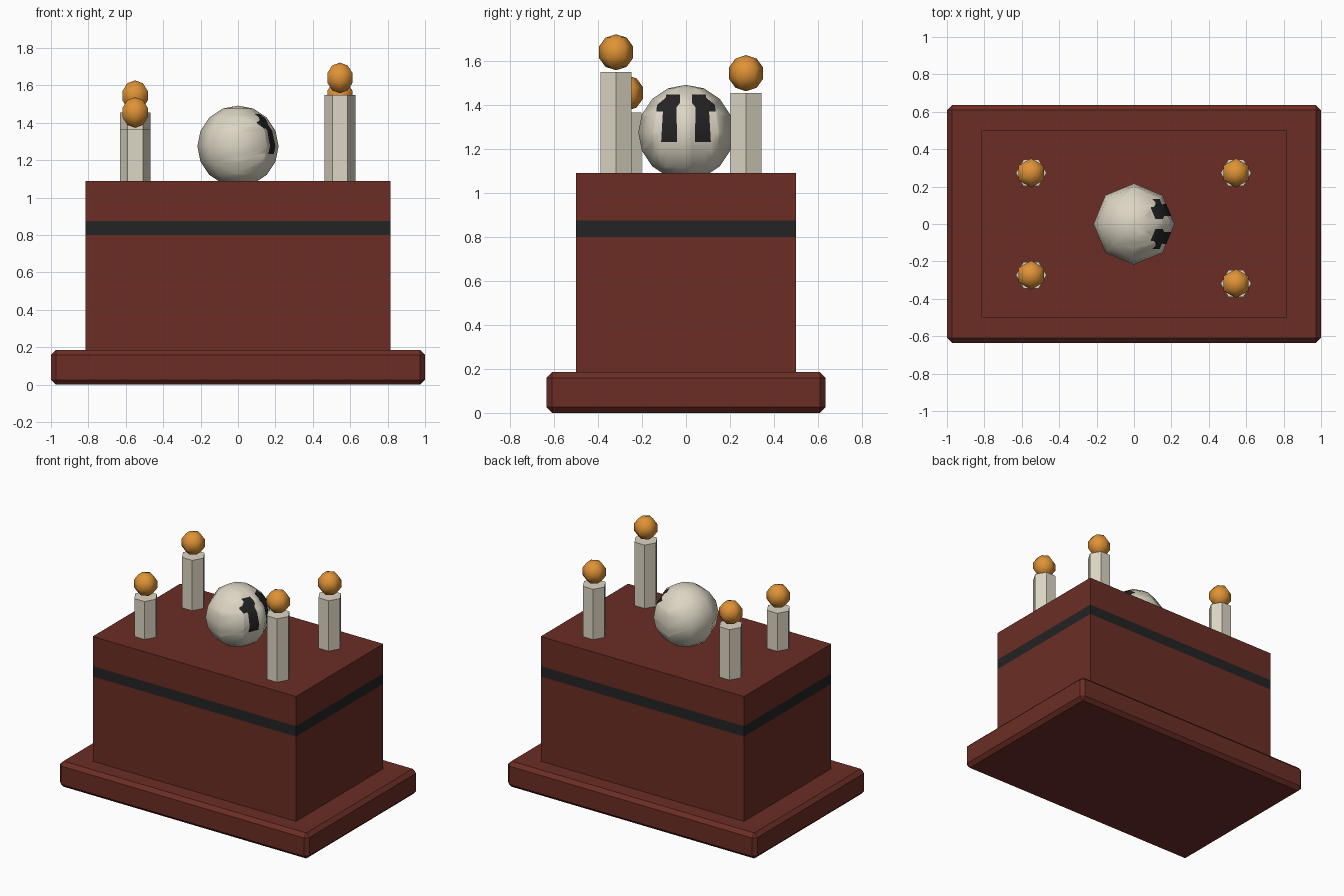
import bpy, bmesh, math
from mathutils import Vector

if "Cube" in bpy.data.objects:
    bpy.data.objects.remove(bpy.data.objects["Cube"])


def material(name, rgb):
    m = bpy.data.materials.new(name)
    m.diffuse_color = (*rgb, 1)
    m.use_nodes = True
    m.node_tree.nodes["Principled BSDF"].inputs["Base Color"].default_value = m.diffuse_color
    return m


RED = material("red_brown", (0.147, 0.027, 0.018))
BLACK = material("black", (0.017, 0.017, 0.017))
CREAM = material("cream", (0.72, 0.67, 0.55))
ORANGE = material("orange", (0.74, 0.29, 0.037))


def finish(name, bm, mats, smooth=False):
    bmesh.ops.recalc_face_normals(bm, faces=bm.faces)
    for f in bm.faces:
        f.smooth = smooth
    me = bpy.data.meshes.new(name)
    bm.to_mesh(me)
    bm.free()
    for m in mats:
        me.materials.append(m)
    ob = bpy.data.objects.new(name, me)
    bpy.context.collection.objects.link(ob)
    return ob


def box(sx, sy, z0, z1):
    bm = bmesh.new()
    bmesh.ops.create_cube(bm, size=1)
    bmesh.ops.scale(bm, vec=(sx, sy, z1 - z0), verts=bm.verts)
    bmesh.ops.translate(bm, vec=(0, 0, (z0 + z1) / 2), verts=bm.verts)
    return bm


def cut(bm, co, no, faces):
    geom = set(faces)
    for f in faces:
        geom.update(f.edges)
        geom.update(f.verts)
    bmesh.ops.bisect_plane(bm, geom=list(geom), dist=1e-5, plane_co=co, plane_no=no)


# plinth with chamfered edges
bm = box(2, 1.27, 0, 0.185)
bmesh.ops.bevel(bm, geom=bm.edges[:], offset=0.026, segments=1, affect='EDGES')
finish("plinth", bm, [RED])

# altar block with a dark band cut into its sides
bm = box(1.63, 1.0, 0.185, 1.09)
for z in (0.80, 0.875):
    cut(bm, (0, 0, z), (0, 0, 1), bm.faces[:])
for f in bm.faces:
    if 0.80 < f.calc_center_median().z < 0.875:
        f.material_index = 1
finish("altar_block", bm, [RED, BLACK])

# candles and flames
for i, (x, y, top) in enumerate([(-0.55, -0.273, 1.365), (-0.55, 0.273, 1.455),
                                 (0.545, 0.273, 1.455), (0.545, -0.318, 1.55)]):
    bm = bmesh.new()
    ring = [bm.verts.new((x + 0.082 * math.cos(a), y + 0.082 * math.sin(a), 1.09))
            for a in (k * math.pi / 3 for k in range(6))]
    base = bm.faces.new(ring)
    ext = bmesh.ops.extrude_face_region(bm, geom=[base])
    bmesh.ops.translate(bm, vec=(0, 0, top - 1.09),
                        verts=[v for v in ext["geom"] if isinstance(v, bmesh.types.BMVert)])
    finish(f"candle_{i + 1}", bm, [CREAM])

    bm = bmesh.new()
    bmesh.ops.create_uvsphere(bm, u_segments=6, v_segments=5, radius=0.082)
    bmesh.ops.translate(bm, vec=(x, y, top + 0.09), verts=bm.verts)
    finish(f"flame_{i + 1}", bm, [ORANGE], smooth=True)

# round head with two dark eyes cut into its +x side
EYE = [(0.09, 1.447), (0.027, 1.447), (0.027, 1.41), (0.043, 1.39), (0.041, 1.232),
       (0.113, 1.232), (0.105, 1.37), (0.135, 1.37), (0.132, 1.40), (0.09, 1.435)]


def in_eye(y, z):
    inside = False
    for (ya, za), (yb, zb) in zip(EYE, EYE[1:] + EYE[:1]):
        if (za > z) != (zb > z) and y < ya + (z - za) * (yb - ya) / (zb - za):
            inside = not inside
    return inside


bm = bmesh.new()
bmesh.ops.create_uvsphere(bm, u_segments=8, v_segments=8, radius=0.217)
bmesh.ops.translate(bm, vec=(0, 0, 1.275), verts=bm.verts)
for s in (-1, 1):
    for (ya, za), (yb, zb) in zip(EYE, EYE[1:] + EYE[:1]):
        faces = [f for f in bm.faces if f.calc_center_median().x > 0.05
                 and f.calc_center_median().y * s > 0]
        no = Vector((0, -(zb - za), (yb - ya) * s)).normalized()
        cut(bm, (0, ya * s, za), no, faces)
for f in bm.faces:
    c = f.calc_center_median()
    if c.x > 0.05 and in_eye(abs(c.y), c.z):
        f.material_index = 1
finish("round_head", bm, [CREAM, BLACK], smooth=True)
